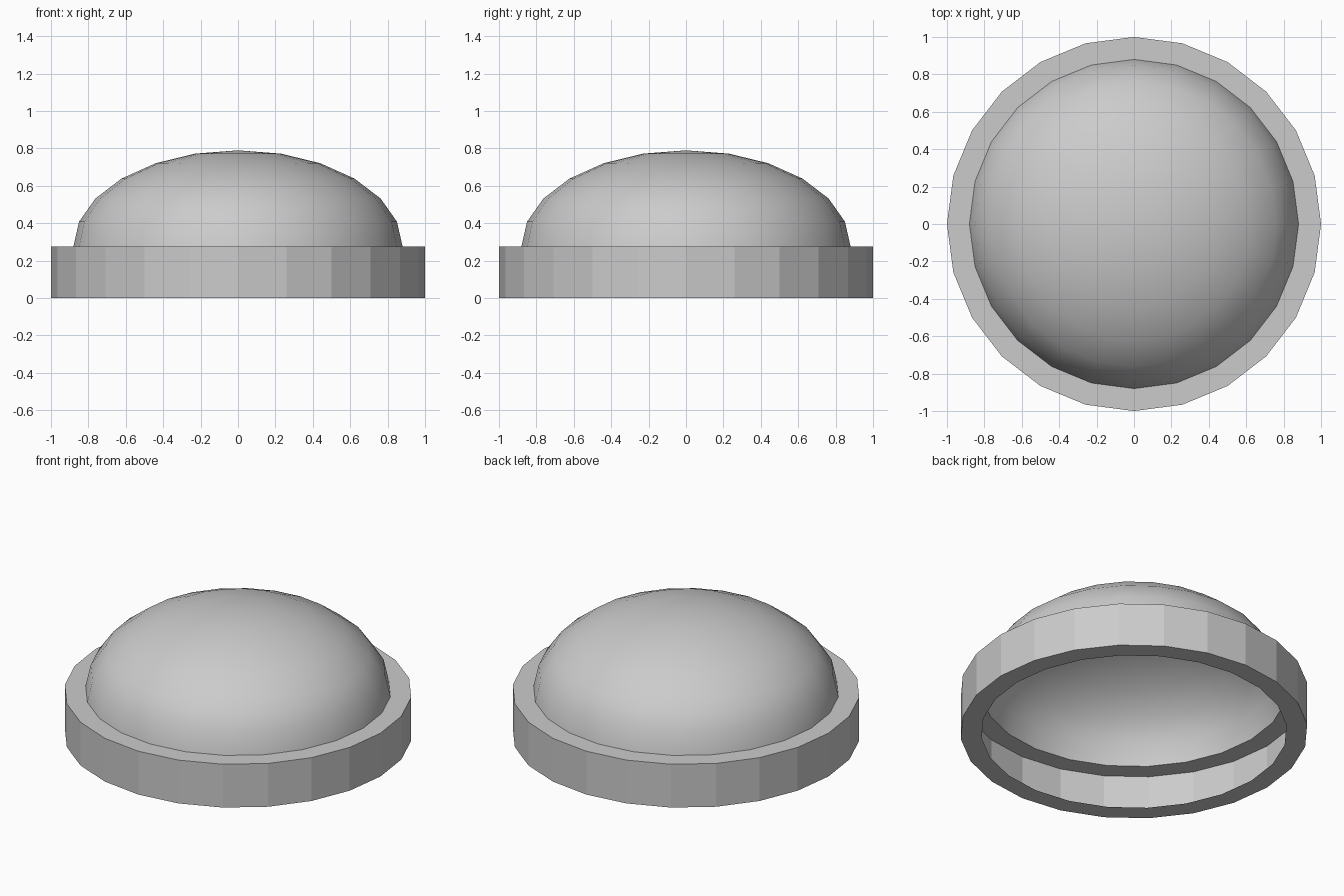
import bpy, bmesh
from math import sin, cos, pi

if "Cube" in bpy.data.objects:
    bpy.data.objects.remove(bpy.data.objects["Cube"])

SIDES = 24
RING_H = 0.275
DOME_R, DOME_H = 0.88, 0.515


def lathe(name, profile, smooth):
    """Spin an open (radius, z) profile around the z axis."""
    bm = bmesh.new()
    verts = [bm.verts.new((r, 0, z)) for r, z in profile]
    edges = [bm.edges.new(pair) for pair in zip(verts, verts[1:])]
    bmesh.ops.spin(bm, geom=verts + edges, cent=(0, 0, 0), axis=(0, 0, 1),
                   angle=2 * pi, steps=SIDES, use_duplicate=False)
    bmesh.ops.remove_doubles(bm, verts=bm.verts[:], dist=1e-4)
    # Outward normals: the profile runs bottom to top on the outside
    bm.normal_update()
    face = max(bm.faces, key=lambda f: f.calc_center_median().xy.length)
    c = face.calc_center_median()
    if face.normal.x * c.x + face.normal.y * c.y < 0:
        bmesh.ops.reverse_faces(bm, faces=bm.faces[:])
    for f in bm.faces:
        f.smooth = smooth
    mesh = bpy.data.meshes.new(name)
    bm.to_mesh(mesh)
    bm.free()
    obj = bpy.data.objects.new(name, mesh)
    bpy.context.collection.objects.link(obj)
    return obj


# Flat-sided base rim: bottom lip, outer wall, top lip, open on the inside
lathe("base_rim", [(DOME_R, 0), (1, 0), (1, RING_H), (DOME_R, RING_H)], False)

# Smooth flattened dome, open underneath
arc = [i * pi / 12 for i in range(7)]
lathe("dome", [(DOME_R * cos(a), RING_H + DOME_H * sin(a)) for a in arc], True)
